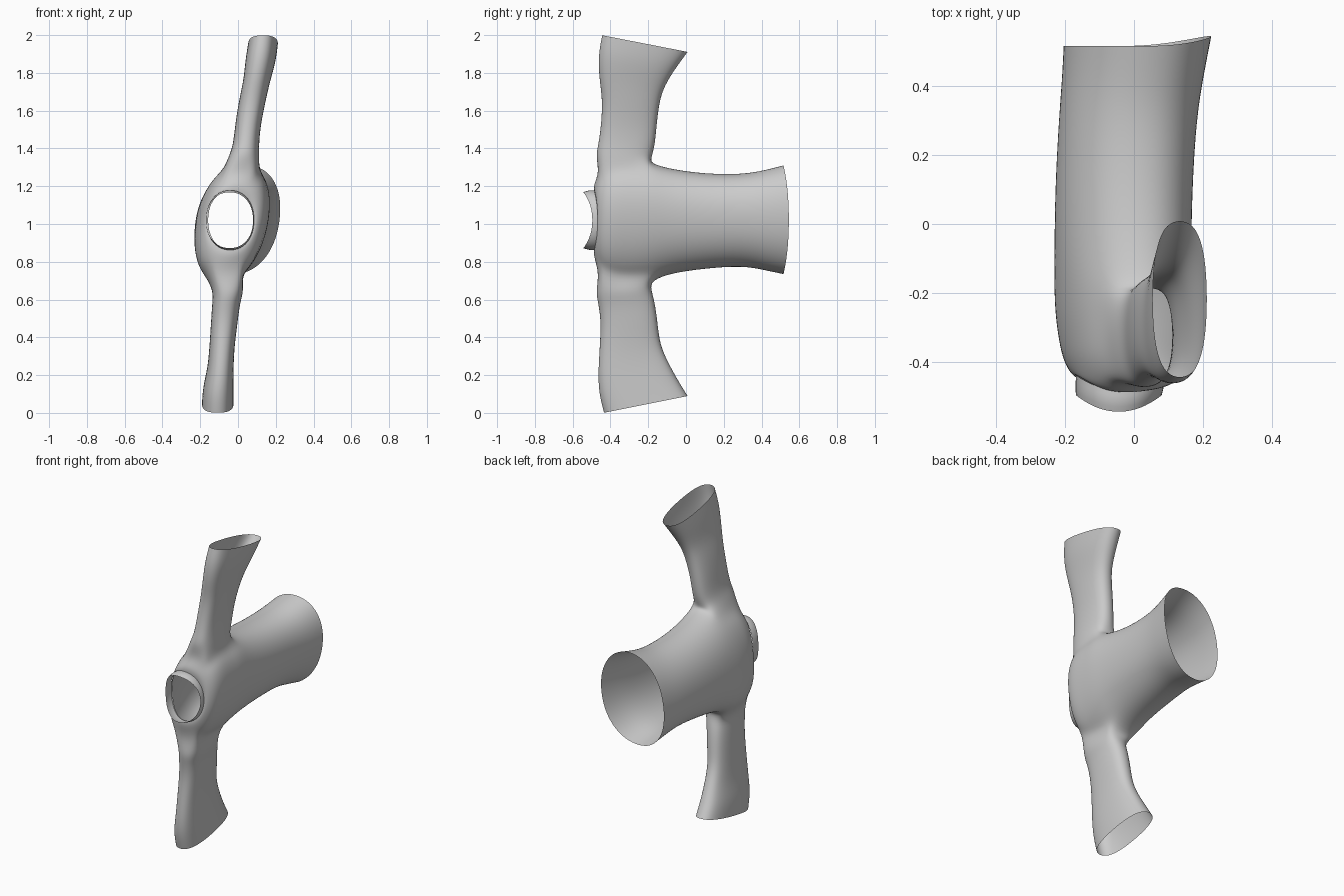
import bpy, bmesh
from math import sin, cos, pi, copysign

COLS = 24          # columns round the torso
SLEEVE = 16        # points round a sleeve (matches a 4 x 4 armhole)


def power(v, e):
    return copysign(abs(v) ** e, v)


def torso_ring(bm, y, x0, x1, z0, z1, shear, bend_l, bend_r, e=0.92):
    cx, rx, cz, rz = (x0 + x1) / 2, (x1 - x0) / 2 * 1.01, (z0 + z1) / 2, (z1 - z0) / 2 * 1.01
    ring = []
    for j in range(COLS):
        t = 2 * pi * j / COLS
        c, s = power(cos(t), e), power(sin(t), e)
        bend = (bend_r if c > 0 else bend_l) * c * c
        ring.append(bm.verts.new((cx + rx * c + shear * s * rz, y + bend, cz + rz * s)))
    return ring


def sleeve_ring(bm, z_front, z_back, y0, y1, x0, x1, side, lean=0.0):
    cx, rx, cy, ry = (x0 + x1) / 2, (x1 - x0) / 2 * 1.03, (y0 + y1) / 2, (y1 - y0) / 2 * 1.015
    zc, dz = (z_front + z_back) / 2, (z_back - z_front) / 2
    ring = []
    for k in range(SLEEVE):
        a = 2 * pi * k / SLEEVE
        c, s = power(cos(a), 0.85), power(sin(a), 0.75)
        ring.append(bm.verts.new((cx - side * rx * s + lean * c, cy + ry * c, zc + dz * c)))
    return ring


def bridge(bm, a, b):
    n = len(a)
    for k in range(n):
        bm.faces.new((a[k], a[(k + 1) % n], b[(k + 1) % n], b[k]))


def finish(bm, name, levels):
    bmesh.ops.recalc_face_normals(bm, faces=bm.faces)
    for f in bm.faces:
        f.smooth = True
    me = bpy.data.meshes.new(name)
    bm.to_mesh(me)
    bm.free()
    ob = bpy.data.objects.new(name, me)
    bpy.context.collection.objects.link(ob)
    m = ob.modifiers.new("smooth", "SUBSURF")
    m.levels = m.render_levels = levels
    return ob


# Torso: hem at the back (+y), neck at the front (-y)
# y, x0, x1, z0, z1, shear, bend left, bend right
torso = [
    (0.515, -0.20, 0.22, 0.735, 1.31, 0.12, 0.0, 0.03),
    (0.42, -0.205, 0.20, 0.755, 1.285, 0.12, 0.0, 0.02),
    (0.30, -0.215, 0.178, 0.78, 1.262, 0.12, 0.0, 0.01),
    (0.10, -0.225, 0.165, 0.765, 1.265, 0.13, 0.0, 0.0),
    (-0.08, -0.225, 0.16, 0.74, 1.29, 0.15, 0.0, 0.0),
    (-0.185, -0.222, 0.16, 0.70, 1.32, 0.17, 0.0, 0.0),
    (-0.26, -0.218, 0.155, 0.69, 1.32, 0.17, 0.0, 0.0),
    (-0.33, -0.21, 0.15, 0.69, 1.32, 0.17, 0.01, 0.0),
    (-0.40, -0.20, 0.145, 0.70, 1.31, 0.16, 0.02, 0.01),
    (-0.46, -0.185, 0.13, 0.74, 1.27, 0.14, 0.04, 0.02),
    (-0.49, -0.17, 0.10, 0.83, 1.21, 0.08, 0.05, 0.02),
    (-0.487, -0.158, 0.083, 0.865, 1.175, 0.0, 0.05, 0.02),
]
HOLE = 5           # first armhole row
bm = bmesh.new()
rings = [torso_ring(bm, *r) for r in torso]
for i in range(len(rings) - 1):
    for j in range(COLS):
        in_hole = HOLE <= i < HOLE + 4 and (4 <= j < 8 or 16 <= j < 20)
        if not in_hole:
            k = (j + 1) % COLS
            bm.faces.new((rings[i][j], rings[i][k], rings[i + 1][k], rings[i + 1][j]))

# Sleeves: z front, z back, y0, y1, x0, x1 (side +1 is up, -1 is down)
sleeves = {
    1: [
        (1.36, 1.345, -0.478, -0.185, -0.05, 0.11),
        (1.42, 1.41, -0.465, -0.165, -0.025, 0.11),
        (1.52, 1.52, -0.45, -0.155, -0.015, 0.118),
        (1.66, 1.64, -0.442, -0.142, 0.005, 0.145),
        (1.78, 1.73, -0.462, -0.115, 0.03, 0.168),
        (1.90, 1.83, -0.465, -0.05, 0.04, 0.20),
        (2.00, 1.91, -0.445, 0.01, 0.055, 0.21),
    ],
    -1: [
        (0.64, 0.655, -0.478, -0.185, -0.13, 0.03),
        (0.58, 0.59, -0.465, -0.165, -0.135, 0.01),
        (0.48, 0.48, -0.45, -0.15, -0.142, -0.003),
        (0.34, 0.36, -0.458, -0.138, -0.15, -0.02),
        (0.21, 0.26, -0.466, -0.09, -0.16, -0.025),
        (0.10, 0.17, -0.462, -0.04, -0.185, -0.025),
        (0.00, 0.09, -0.435, 0.01, -0.19, -0.025),
    ],
}
for side, rows in sleeves.items():
    c = 6 if side == 1 else 18
    # Walk round the armhole, starting at the armpit
    walk = [(0, 0), (0, 1)] + [(i, 2) for i in range(5)]
    walk += [(4, 1), (4, 0), (4, -1)] + [(i, -2) for i in range(4, -1, -1)] + [(0, -1)]
    last = [rings[HOLE + i][c + j] for i, j in walk]
    for r in rows:
        ring = sleeve_ring(bm, *r, side)
        bridge(bm, last, ring)
        last = ring
bmesh.ops.delete(bm, geom=[v for v in bm.verts if not v.link_faces], context='VERTS')
finish(bm, "shirt_body_and_sleeves", 2)

# Collar: a short band standing out of the neck opening
bm = bmesh.new()
base = torso_ring(bm, -0.482, -0.168, 0.085, 0.862, 1.178, 0.0, 0.045, 0.02)
mid = torso_ring(bm, -0.515, -0.17, 0.086, 0.862, 1.18, 0.0, 0.04, 0.04)
rim = torso_ring(bm, -0.545, -0.168, 0.08, 0.872, 1.168, 0.0, 0.05, 0.05)
bridge(bm, base, mid)
bridge(bm, mid, rim)
finish(bm, "collar", 1)
